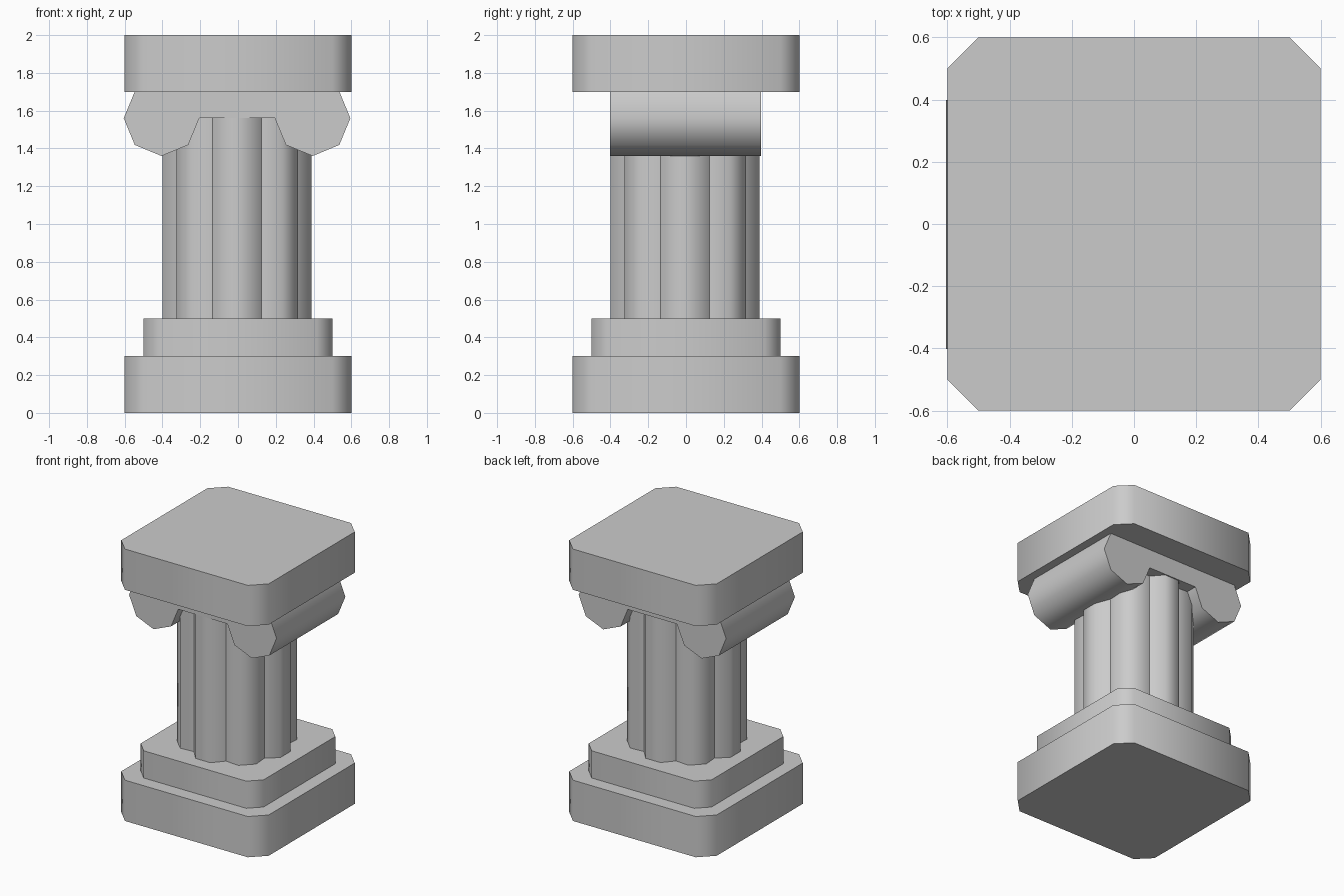
import bpy
import bmesh
from math import cos, sin, pi, radians
from mathutils import Matrix, Vector

cube = bpy.data.objects.get("Cube")
if cube:
    bpy.data.objects.remove(cube, do_unlink=True)

stone = bpy.data.materials.new("grey stone")
stone.use_nodes = True
GREY = (0.6, 0.6, 0.6, 1)
stone.diffuse_color = GREY
stone.node_tree.nodes["Principled BSDF"].inputs["Base Color"].default_value = GREY


def extrude_profile(name, points, depth, matrix):
    """Extrude a flat outline; convex bends are smooth, grooves and rims sharp."""
    bm = bmesh.new()
    face = bm.faces.new([bm.verts.new((x, y, 0)) for x, y in points])
    top = bmesh.ops.extrude_face_region(bm, geom=[face])["geom"]
    bmesh.ops.translate(bm, vec=(0, 0, depth),
                        verts=[v for v in top if isinstance(v, bmesh.types.BMVert)])
    bmesh.ops.recalc_face_normals(bm, faces=bm.faces)
    bm.normal_update()
    for f in bm.faces:
        f.smooth = True
    for e in bm.edges:
        e.smooth = -0.1 < e.calc_face_angle_signed() < radians(60)
    bm.transform(matrix)
    mesh = bpy.data.meshes.new(name)
    bm.to_mesh(mesh)
    bm.free()
    mesh.materials.append(stone)
    obj = bpy.data.objects.new(name, mesh)
    bpy.context.collection.objects.link(obj)
    return obj


def rotated(points, count):
    """Repeat points around the centre."""
    result = []
    for i in range(count):
        a = 2 * pi * i / count
        result += [(x * cos(a) - y * sin(a), x * sin(a) + y * cos(a)) for x, y in points]
    return result


def block(name, half, cut, bottom, height):
    """Square slab with cut corners."""
    corner = [(half, half - cut), (half - cut, half)]
    extrude_profile(name, rotated(corner, 4), height, Matrix.Translation((0, 0, bottom)))


# Base, step and top slab
block("base_slab", 0.6, 0.1, 0, 0.3)
block("base_step", 0.5, 0.083, 0.3, 0.2)
block("top_slab", 0.6, 0.1, 1.7, 0.3)

# Column with eight bulging lobes
SHIFT = -0.005
valley = Vector((0.34 * cos(pi / 8), -0.34 * sin(pi / 8)))
lobe = [valley, (0.395, -0.06), (0.395, 0.06)]
extrude_profile("fluted_column", rotated(lobe, 8), 1.15,
                Matrix.Translation((SHIFT, SHIFT, 0.5)))

# Capital: two eight-sided scrolls joined by a bar
R, CX, CZ = 0.2, 0.4, 1.56
half = [(CX + R * cos(i * pi / 4), CZ + R * sin(i * pi / 4)) for i in range(-4, 2)]
left = [(-x, z) for x, z in reversed(half)]
extrude_profile("scroll_capital", left + half, 0.8,
                Matrix.Translation((SHIFT, 0.398, 0)) @ Matrix.Rotation(pi / 2, 4, "X"))
